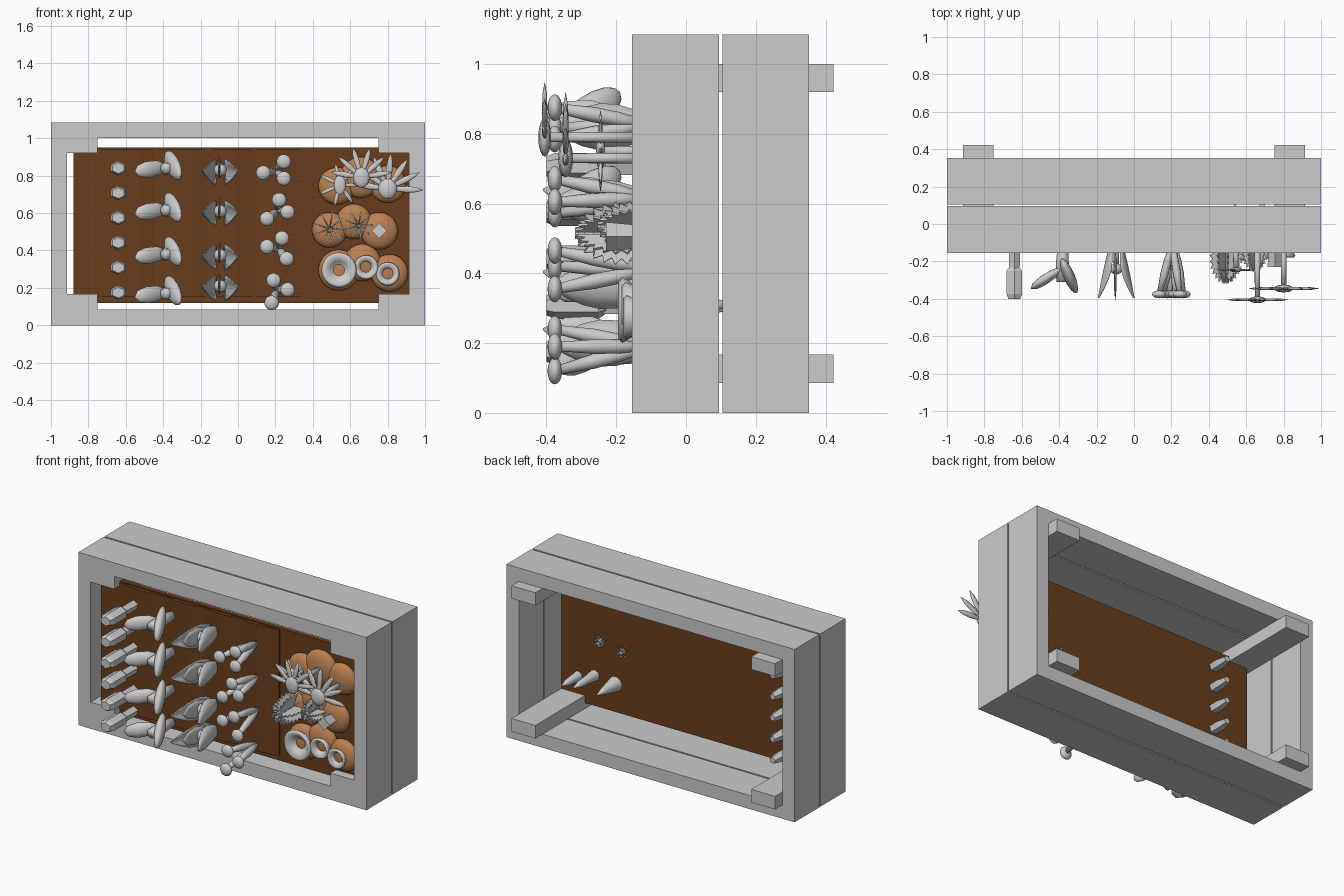
import bpy, bmesh, math
from mathutils import Vector

if "Cube" in bpy.data.objects:
    bpy.data.objects.remove(bpy.data.objects["Cube"])


def material(name, rgb):
    m = bpy.data.materials.new(name)
    m.diffuse_color = (*rgb, 1)
    m.use_nodes = True
    m.node_tree.nodes["Principled BSDF"].inputs["Base Color"].default_value = m.diffuse_color
    return m


SOIL = material("dark_soil", (0.14, 0.047, 0.012))
MOUND = material("light_soil", (0.5, 0.22, 0.085))


def make(name, verts, faces, mat=None, smooth=False):
    bm = bmesh.new()
    vs = [bm.verts.new(v) for v in verts]
    for f in faces:
        bm.faces.new([vs[i] for i in f])
    bmesh.ops.recalc_face_normals(bm, faces=bm.faces)
    me = bpy.data.meshes.new(name)
    bm.to_mesh(me)
    bm.free()
    ob = bpy.data.objects.new(name, me)
    bpy.context.collection.objects.link(ob)
    if mat:
        me.materials.append(mat)
    if smooth:
        me.shade_smooth()
    return ob


def box(name, x0, x1, y0, y1, z0, z1, mat=None):
    v = [(x, y, z) for x in (x0, x1) for y in (y0, y1) for z in (z0, z1)]
    f = [(0, 1, 3, 2), (4, 6, 7, 5), (0, 4, 5, 1), (2, 3, 7, 6), (0, 2, 6, 4), (1, 5, 7, 3)]
    return make(name, v, f, mat)


def turned(name, p0, p1, profile, n=12, flat=1.0, normal=(0, 1, 0), smooth=True, mat=None):
    """Profile of (radius, fraction) swept round the line p0-p1, thinned along normal."""
    p0, p1 = Vector(p0), Vector(p1)
    axis = (p1 - p0).normalized()
    w = Vector(normal)
    w = w - axis * w.dot(axis)
    if w.length < 1e-4:
        w = axis.orthogonal()
    w.normalize()
    u = axis.cross(w)
    verts, faces = [], []
    for r, t in profile:
        c = p0.lerp(p1, t)
        for i in range(n):
            a = 2 * math.pi * (i + 0.5) / n
            verts.append(c + u * r * math.cos(a) + w * r * flat * math.sin(a))
    for k in range(len(profile) - 1):
        for i in range(n):
            j = (i + 1) % n
            faces.append((k * n + i, k * n + j, (k + 1) * n + j, (k + 1) * n + i))
    faces += [tuple(range(n)), tuple(range((len(profile) - 1) * n, len(profile) * n))]
    return make(name, verts, faces, mat, smooth)


def oval(r, steps=8):
    return [(r * max(0.02, math.sin(math.pi * k / steps)), 0.5 - 0.5 * math.cos(math.pi * k / steps))
            for k in range(steps + 1)]


def leaf(r):
    return [(r * 0.25, 0), (r * 0.7, 0.25), (r, 0.55), (r * 0.75, 0.8), (r * 0.05, 1)]


# two stacked board frames
def ring(name, y0, y1):
    verts = []
    for y in (y0, y1):
        for x, lo, hi in ((1, 0, 1.085), (0.915, 0.085, 1.0)):
            verts += [(-x, y, lo), (x, y, lo), (x, y, hi), (-x, y, hi)]
    faces = []
    for i in range(4):
        j = (i + 1) % 4
        faces += [(i, j, 4 + j, 4 + i), (8 + i, 8 + j, 12 + j, 12 + i),
                  (i, j, 8 + j, 8 + i), (4 + i, 4 + j, 12 + j, 12 + i)]
    make(name, verts, faces)


ring("front_frame", -0.155, 0.095)
ring("back_frame", 0.105, 0.352)

# corner posts
for s in (-1, 1):
    for z0, z1 in ((0.085, 0.167), (0.92, 1.0)):
        box("corner_post", min(s * 0.75, s * 0.915), max(s * 0.75, s * 0.915), -0.155, 0.423, z0, z1)

# soil slab and furrowed rows
box("soil", -0.88, 0.915, -0.1, -0.07, 0.12, 0.95, SOIL)
row_x = (-0.75, -0.635, -0.53, -0.44, -0.34, -0.25, -0.16, -0.06, 0.0, 0.09, 0.16, 0.23, 0.36)
prof = [(x, -0.105 - (0.018 if i % 3 else 0)) for i, x in enumerate(row_x)]
prof += [(0.36, -0.08), (-0.75, -0.08)]
n = len(prof)
make("furrows", [(x, y, z) for z in (0.15, 0.943) for x, y in prof],
     [tuple(range(n)), tuple(range(n, 2 * n))] +
     [(i, (i + 1) % n, n + (i + 1) % n, n + i) for i in range(n)], SOIL)

# round planting mounds
for x, z, r in ((0.53, 0.745, 0.1), (0.655, 0.79, 0.11), (0.8, 0.755, 0.1),
                (0.49, 0.51, 0.095), (0.62, 0.555, 0.095), (0.755, 0.505, 0.1),
                (0.54, 0.295, 0.11), (0.665, 0.335, 0.1), (0.81, 0.28, 0.1)):
    turned("mound", (x, -0.152, z), (x, -0.07, z), oval(r, 10), 24, mat=MOUND)

# first row: blocky stalks
for i in range(6):
    z = 0.84 - 0.133 * i
    turned("stalk", (-0.635, 0.05, z), (-0.64, -0.25, z), [(0.02, 0), (0.032, 0.2), (0.03, 1)], 5, smooth=False)
    turned("stalk_head", (-0.64, -0.23, z), (-0.64, -0.4, z),
           [(0.03, 0), (0.048, 0.12), (0.048, 0.85), (0.036, 1)], 6, 0.8, (0, 0, 1), smooth=False)

# second row: forked broad leaves
for z in (0.84, 0.615, 0.38, 0.17):
    turned("leaf_stem", (-0.38, -0.08, z), (-0.385, -0.31, z), [(0.025, 0), (0.035, 0.6), (0.03, 1)], 10)
    turned("side_leaf", (-0.39, -0.24, z + 0.01), (-0.55, -0.345, z - 0.02),
           [(0.02, 0), (0.04, 0.25), (0.045, 0.6), (0.032, 0.88), (0.004, 1)], 14, 0.6)
    turned("upper_leaf", (-0.385, -0.19, z + 0.08), (-0.31, -0.365, z - 0.05), oval(0.055), 14, 0.55, (1, 0, -0.3))


# third row: cupped leaves round a bud
def cupped(name, z, s, m=6):
    verts, faces = [], []
    for off in (0, 0.008):
        for k in range(m + 1):
            t = k / m
            h = 0.068 * max(0.04, math.sin(math.pi * (0.12 + 0.86 * t)))
            for q in (-1, -0.5, 0, 0.5, 1):
                bow = 0.035 * q * q * math.sin(math.pi * t)
                verts.append((-0.095 + s * (0.022 + 0.068 * t ** 0.8 + off - bow), -0.1 - 0.295 * t, z - 0.01 + q * h))
    w, half = 5, 5 * (m + 1)
    for k in range(m):
        for q in range(4):
            a = k * w + q
            for o in (0, half):
                faces.append((a + o, a + 1 + o, a + w + 1 + o, a + w + o))
        for e in (k * w, k * w + 4):
            faces.append((e, e + w, e + w + half, e + half))
    make(name, verts, faces, smooth=True)


for z in (0.83, 0.61, 0.375, 0.21):
    for s in (-1, 1):
        cupped("cupped_leaf", z, s)
    turned("bud", (-0.095, -0.21, z), (-0.095, -0.27, z), oval(0.034), 14)
    turned("bud_stem", (-0.095, -0.09, z), (-0.095, -0.24, z), [(0.018, 0), (0.014, 1)], 8)
    turned("upright_leaf", (-0.1, -0.12, z - 0.01), (-0.1, -0.41, z + 0.03), leaf(0.06), 8, 0.14, (1, 0, 0))

# fourth row: clusters of three mushrooms
clusters = (((0.205, 0.825), ((0.135, 0.815), (0.245, 0.875), (0.245, 0.785))),
            ((0.215, 0.615), ((0.22, 0.67), (0.155, 0.57), (0.265, 0.605))),
            ((0.215, 0.41), ((0.155, 0.42), (0.235, 0.465), (0.26, 0.355))),
            ((0.21, 0.19), ((0.19, 0.24), (0.265, 0.19), (0.18, 0.12))))
for (cx, cz), heads in clusters:
    for x, z in heads:
        turned("mushroom_stem", (cx, -0.1, cz), (x, -0.375, z),
               [(0.01, 0), (0.021, 0.35), (0.022, 0.6), (0.013, 1)], 10)
        turned("mushroom_cap", (x, -0.397, z), (x, -0.355, z), oval(0.039), 16)

# root vegetables: hollow crowns, tips through the soil
for x, z, r, y, tip in ((0.54, 0.295, 0.095, -0.195, 0.115), (0.685, 0.31, 0.065, -0.185, 0.14), (0.8, 0.275, 0.063, -0.18, 0.09)):
    turned("root", (x, y, z), (x, tip, z),
           [(0.01, 0.2), (r * 0.5, 0.1), (r * 0.85, 0), (r, 0.04), (r * 0.62, 0.22),
            (r * 0.42, 0.5), (0.02, 0.8), (0.002, 1)], 20)

# small square marker
turned("square_marker", (0.755, -0.1, 0.505), (0.755, -0.23, 0.505), [(0.03, 0), (0.042, 1)], 4, smooth=False)


# spiky clumps: fans of saw-edged blades
def spiky(x, z, yc, ry, r, blades=9, teeth=24):
    for b in range(blades):
        a = math.pi * 2 * b / blades
        d = Vector((math.cos(a), 0, math.sin(a)))
        side = Vector((-d.z, 0, d.x)) * 0.004
        outline = [Vector((x, yc - ry * 0.8, z)), Vector((x, yc + ry * 0.8, z))]
        for k in range(teeth, -1, -1):
            t = math.pi * k / teeth
            g = 1.0 if k % 2 else 0.8
            outline.append(Vector((x, yc, z)) + d * (0.004 + r * g * math.sin(t)) - Vector((0, ry * g * math.cos(t), 0)))
        n = len(outline)
        outline = outline[:1] + outline[:0:-1]
        make("spiky_blade", [p + side for p in outline] + [p - side for p in outline],
             [tuple(range(n)), tuple(range(n, 2 * n))] +
             [(i, (i + 1) % n, n + (i + 1) % n, n + i) for i in range(n)])


spiky(0.49, 0.515, -0.185, 0.135, 0.088)
spiky(0.645, 0.535, -0.15, 0.105, 0.07)

# flat rosettes on tall stems: centre, leaf count, length, first angle, angle step
for x, y, z, count, ln, a0, step in ((0.66, -0.405, 0.79, 6, 0.165, 10, 32),
                                     (0.8, -0.345, 0.73, 7, 0.19, -2, 29),
                                     (0.545, -0.245, 0.75, 7, 0.12, 0, 51)):
    turned("rosette_stem", (x, -0.1, z), (x, y, z), [(0.016, 0), (0.014, 1)], 10)
    for k in range(count):
        a = math.radians(a0 + step * k)
        end = (x + ln * math.cos(a), y, z + ln * math.sin(a))
        turned("rosette_leaf", (x, y, z), end, leaf(ln * 0.1), 8, 0.5)
    turned("rosette_heart", (x, y, z - 0.055), (x, y, z + 0.055), oval(0.28 * ln), 10, 0.4)
